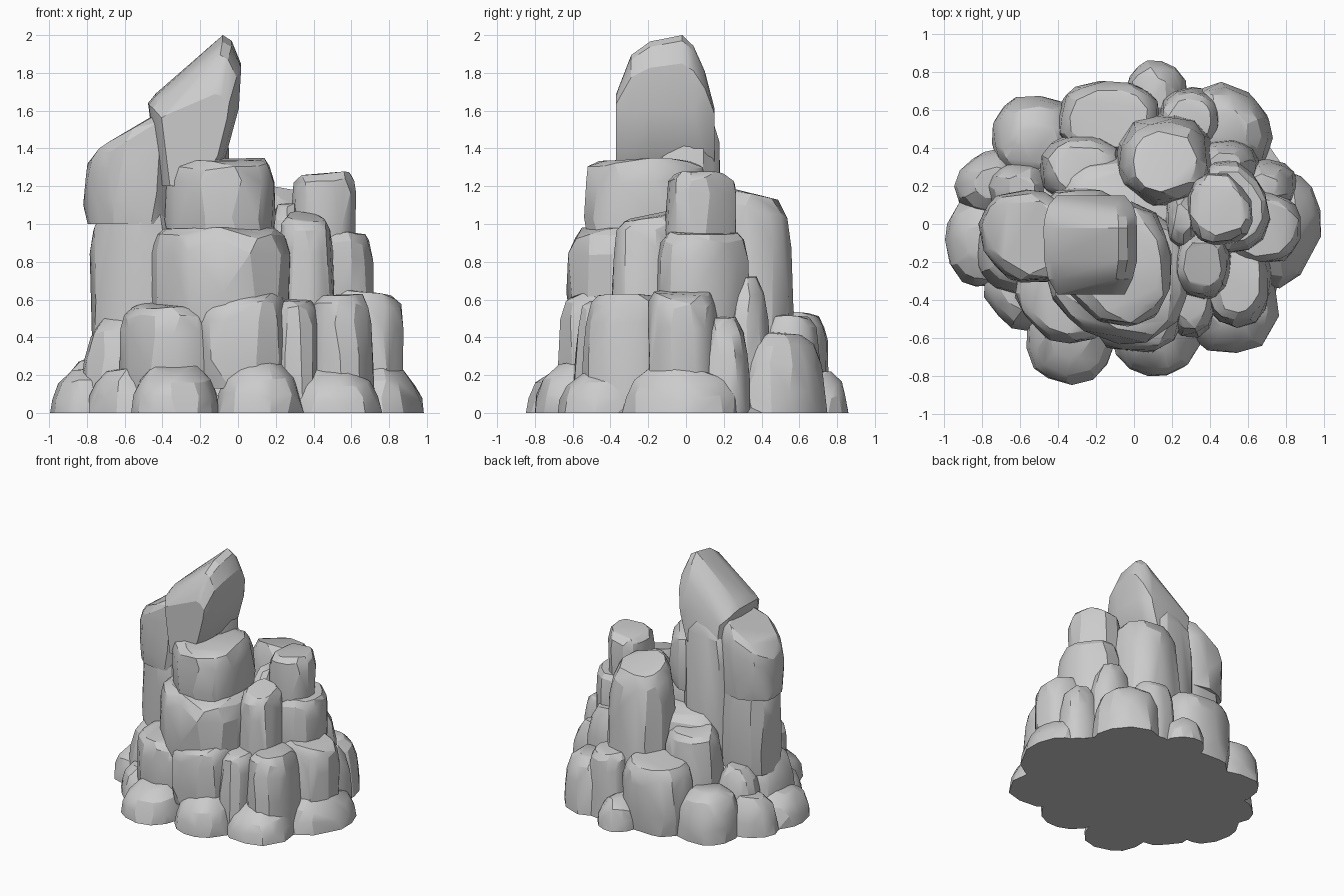
import bpy, bmesh, math, random

random.seed(5)
if "Cube" in bpy.data.objects:
    bpy.data.objects.remove(bpy.data.objects["Cube"])

stone = bpy.data.materials.new("grey_stone")
stone.use_nodes = True
grey = (.6, .6, .6, 1)
stone.diffuse_color = grey
stone.node_tree.nodes["Principled BSDF"].inputs["Base Color"].default_value = grey

# Corner softness, then ring height and ring width as fractions of the rock's size
BLOCK = (.8, [(0, .95), (.3, 1), (.74, .98), (.92, .92), (1, .78)])
TAPER = (.88, [(0, 1), (.45, .97), (.75, .9), (.92, .82), (1, .64)])
BOULDER = (.88, [(0, 1), (.3, .99), (.62, .9), (.86, .74), (1, .46)])
FOOT = (.9, [(0, 1), (.4, .95), (.75, .8), (1, .48)])
rocks = []


def faceted(name, points):
    """Chisel a rock: hull of the points, with near-flat facets merged."""
    bm = bmesh.new()
    for p in points:
        bm.verts.new(p)
    hull = bmesh.ops.convex_hull(bm, input=bm.verts[:])
    spare = [v for v in hull["geom_interior"] + hull["geom_unused"]
             if isinstance(v, bmesh.types.BMVert)]
    bmesh.ops.delete(bm, geom=list(set(spare)), context="VERTS")
    bmesh.ops.dissolve_limit(bm, angle_limit=math.radians(7),
                             verts=bm.verts[:], edges=bm.edges[:])
    bmesh.ops.triangulate(bm, faces=[f for f in bm.faces if len(f.verts) > 4])
    bmesh.ops.recalc_face_normals(bm, faces=bm.faces[:])
    mesh = bpy.data.meshes.new(name)
    bm.to_mesh(mesh)
    bm.free()
    mesh.materials.append(stone)
    obj = bpy.data.objects.new(name, mesh)
    bpy.context.collection.objects.link(obj)
    rocks.append(obj)


def rock(name, x, y, z, style=BLOCK, lean=(0, 0), cut=(0, 0), sides=14):
    """Rounded rock filling the extents; lean tilts its top, cut shaves one corner."""
    cx, cy = sum(x) / 2, sum(y) / 2
    rx, ry = (x[1] - x[0]) / 2, (y[1] - y[0]) / 2
    turn = random.random()
    softness, profile = style
    points = []
    for t, width in profile:
        for i in range(sides):
            a = math.tau * (i + turn + random.uniform(-.25, .25)) / sides
            c, s = math.cos(a), math.sin(a)
            corner = max(0, c * cut[0] + s * cut[1]) / math.sqrt(2)
            w = width * random.uniform(.96, 1.03) * (1 - .2 * corner ** 5)
            dx = rx * w * math.copysign(abs(c) ** softness, c)
            dy = ry * w * math.copysign(abs(s) ** softness, s)
            wobble = random.uniform(-.02, .01) * (t > 0)
            h = z[0] + (z[1] - z[0]) * t + t * (lean[0] * dx + lean[1] * dy)
            points.append((cx + dx, cy + dy, max(h + wobble, z[0])))
    faceted(name, points)


# Hidden cores that close the gaps between rocks
rock("core_base", x=(-.84, .84), y=(-.68, .7), z=(0, .12), style=FOOT)
rock("core_lower", x=(-.7, .68), y=(-.52, .58), z=(0, .46), style=BOULDER)
rock("core_upper", x=(-.45, .45), y=(-.38, .38), z=(.2, .8))

# Foot ring of low boulders
rock("foot_left", x=(-.99, -.6), y=(-.34, .16), z=(0, .23), style=FOOT, lean=(.15, 0))
rock("foot_left_rear", x=(-.95, -.55), y=(.04, .4), z=(0, .28), style=FOOT, cut=(-1, 1))
rock("foot_left_front", x=(-.8, -.42), y=(-.57, -.12), z=(0, .23), style=FOOT, cut=(-1, -1))
rock("foot_front_left", x=(-.57, -.1), y=(-.85, -.32), z=(0, .25), style=FOOT, lean=(0, .15))
rock("foot_front", x=(-.12, .35), y=(-.81, -.32), z=(0, .27), style=FOOT, lean=(0, .15))
rock("foot_front_right", x=(.25, .76), y=(-.69, -.16), z=(0, .23), style=FOOT, lean=(0, .15))
rock("foot_right", x=(.56, .99), y=(-.35, .28), z=(0, .24), style=FOOT, lean=(-.15, 0), cut=(1, -1))
rock("foot_rear_right", x=(.24, .74), y=(.26, .75), z=(0, .42), style=BOULDER, cut=(1, 1))
rock("foot_rear", x=(-.05, .28), y=(.5, .86), z=(0, .21), style=FOOT)
rock("foot_rear_left", x=(-.75, -.28), y=(.2, .68), z=(0, .36), style=BOULDER)

# Second tier
rock("shelf_left", x=(-.84, -.4), y=(-.38, .14), z=(0, .52), style=BOULDER, lean=(.2, 0))
rock("shelf_left_rear", x=(-.78, -.42), y=(.02, .34), z=(0, .46), style=BOULDER)
rock("shelf_left_front", x=(-.63, -.1), y=(-.64, -.12), z=(.1, .57), lean=(.05, .1), cut=(-1, -1))
rock("shelf_front", x=(-.24, .27), y=(-.68, -.12), z=(.13, .62), lean=(.08, 0))
rock("shelf_front_wedge", x=(.16, .44), y=(-.6, -.12), z=(.05, .6), style=TAPER)
rock("shelf_front_right", x=(.35, .73), y=(-.55, -.06), z=(.05, .62), style=TAPER)
rock("shelf_right", x=(.46, .88), y=(-.21, .17), z=(0, .64), lean=(-.12, 0))
rock("shelf_right_rear", x=(.5, .86), y=(.06, .34), z=(0, .5), style=BOULDER)
rock("shelf_rear_right", x=(.12, .47), y=(.38, .72), z=(0, .51), style=TAPER)
rock("rear_right_step", x=(.3, .66), y=(.18, .45), z=(.1, .72), style=BOULDER)
rock("shelf_rear", x=(-.4, .14), y=(.35, .75), z=(0, .53), lean=(0, -.12))
rock("shelf_rear_upper", x=(-.5, -.04), y=(.1, .48), z=(.2, .73), style=TAPER, lean=(0, -.15))

# Stacked front and right pillars
rock("front_pillar_middle", x=(-.5, .29), y=(-.64, .1), z=(.48, .98), cut=(-1, -1))
rock("front_pillar_top", x=(-.41, .2), y=(-.55, .12), z=(.9, 1.34), lean=(.03, 0), cut=(-1, -1))
rock("small_pillar", x=(.2, .52), y=(-.4, -.02), z=(.4, 1.04), style=TAPER, lean=(-.1, .15))
rock("right_pillar_middle", x=(.32, .72), y=(-.15, .34), z=(.45, .95), cut=(1, 1))
rock("right_pillar_top", x=(.28, .63), y=(-.11, .28), z=(.85, 1.26), lean=(.08, 0), cut=(1, 1))
rock("right_wedge", x=(.15, .36), y=(-.15, .2), z=(.5, 1.1), style=BOULDER)
rock("rear_pillar", x=(-.1, .43), y=(.08, .58), z=(.2, 1.16), style=TAPER, lean=(.05, -.25))

# Tall left columns
rock("left_column", x=(-.8, -.3), y=(-.32, .17), z=(.38, 1.09), lean=(.25, 0), cut=(-1, -1))
rock("center_column", x=(-.5, -.03), y=(-.24, .2), z=(.4, 1.46), lean=(.1, .35))
rock("left_column_top", x=(-.82, -.32), y=(-.32, .18), z=(1, 1.5), lean=(.6, 0), cut=(-1, -1))

# Slanted spire: side outline repeated across its depth as (y, width, rise of the crest)
outline = [(-.48, 1.64), (-.44, 1.69), (-.2, 1.85), (-.08, 2), (-.03, 1.97),
           (.02, 1.85), (.01, 1.62), (-.06, 1.36), (-.2, 1.2), (-.42, 1.2)]
slices = [(-.37, .72, .35), (-.29, .9, .78), (-.19, 1, .93), (-.02, 1, 1),
          (.04, .97, .88), (.1, .9, .6), (.15, .72, .2)]
mid_x, mid_z = -.22, 1.52
spire = []
for y, width, rise in slices:
    for px, pz in outline:
        h = pz - mid_z
        spire.append((mid_x + (px - mid_x) * width * random.uniform(.97, 1), y,
                      mid_z + (h * rise if h > 0 else h)))
faceted("spire", spire)

# Soft facets with crisp creases
bpy.ops.object.select_all(action="DESELECT")
for obj in rocks:
    obj.select_set(True)
bpy.context.view_layer.objects.active = rocks[0]
bpy.ops.object.shade_smooth_by_angle(angle=math.radians(22))
